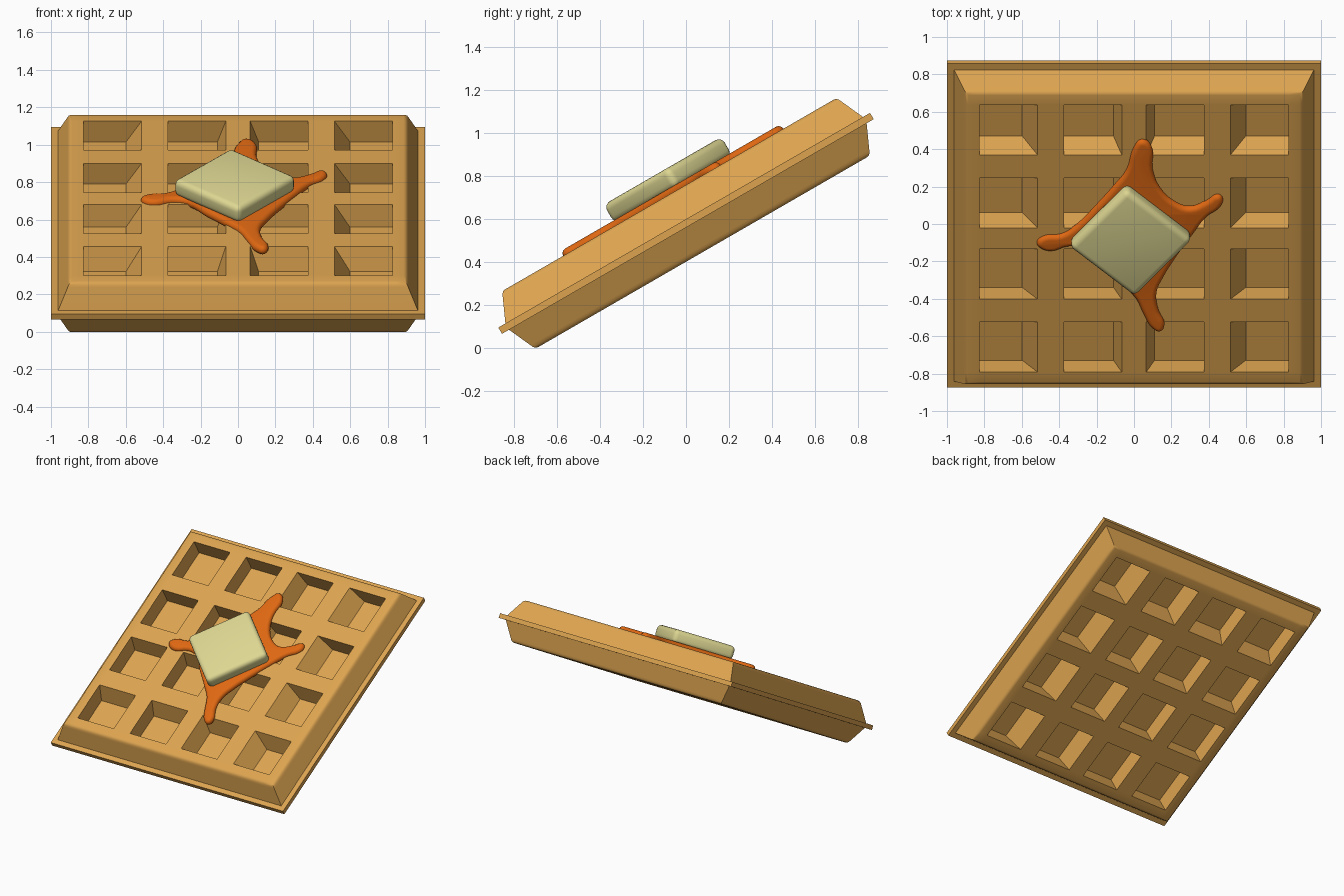
import bpy, bmesh, math
from mathutils import Matrix, Vector

if "Cube" in bpy.data.objects:
    bpy.data.objects.remove(bpy.data.objects["Cube"])

# the whole plate of food leans back by 30 degrees
TILT = Matrix.Translation((0, 0, 0.579)) @ Matrix.Rotation(math.radians(30), 4, 'X')
TOP = 0.155


def material(name, rgb):
    m = bpy.data.materials.new(name)
    m.diffuse_color = (*rgb, 1)
    m.use_nodes = True
    m.node_tree.nodes["Principled BSDF"].inputs["Base Color"].default_value = m.diffuse_color
    return m


def finish(name, bm, mat, angle=40):
    me = bpy.data.meshes.new(name)
    bmesh.ops.recalc_face_normals(bm, faces=bm.faces[:])
    bm.to_mesh(me)
    bm.free()
    ob = bpy.data.objects.new(name, me)
    bpy.context.collection.objects.link(ob)
    me.materials.append(mat)
    ob.matrix_world = TILT
    bpy.ops.object.select_all(action='DESELECT')
    ob.select_set(True)
    bpy.context.view_layer.objects.active = ob
    bpy.ops.object.shade_smooth_by_angle(angle=math.radians(angle))
    return ob


waffle_mat = material("golden waffle", (0.72, 0.37, 0.08))
syrup_mat = material("amber syrup", (0.74, 0.138, 0.006))
butter_mat = material("pale butter", (0.73, 0.68, 0.29))

# waffle: grid top with 4 x 4 pockets
EDGE = 0.885
cuts = [-EDGE, -0.825, -0.515, -0.375, -0.065, 0.065, 0.375, 0.515, 0.825, EDGE]
FLOOR = 0.028


def pocket_floor(lo, hi, outer_draft, inner_draft):
    # only the wall towards the middle of the waffle slopes
    d = outer_draft if max(abs(lo), abs(hi)) > 0.5 else inner_draft
    return (lo, hi - d) if lo + hi < 0 else (lo + d, hi)


bm = bmesh.new()
grid = [[bm.verts.new((x, y, TOP)) for y in cuts] for x in cuts]
n = len(cuts) - 1
for i in range(n):
    for j in range(n):
        ring = [grid[i][j], grid[i + 1][j], grid[i + 1][j + 1], grid[i][j + 1]]
        if i % 2 and j % 2:
            x0, x1 = pocket_floor(cuts[i], cuts[i + 1], 0.083, 0.045)
            y0, y1 = pocket_floor(cuts[j], cuts[j + 1], 0.045, 0.022)
            low = [bm.verts.new((x, y, FLOOR)) for x, y in
                   ((x0, y0), (x1, y0), (x1, y1), (x0, y1))]
            for k in range(4):
                bm.faces.new((ring[k], ring[(k + 1) % 4], low[(k + 1) % 4], low[k]))
            bm.faces.new(low)
        else:
            bm.faces.new(ring)

# rounded shoulder, sloping side and thin seam flange, down to the mid plane
edges = [e for e in bm.edges if e.is_boundary]
size = EDGE
for half, z in ((0.896, 0.152), (0.905, 0.143), (0.911, 0.13),
                (0.962, 0.017), (1.0, 0.017), (1.0, 0.0)):
    ext = bmesh.ops.extrude_edge_only(bm, edges=edges)["geom"]
    edges = [g for g in ext if isinstance(g, bmesh.types.BMEdge)]
    for v in (g for g in ext if isinstance(g, bmesh.types.BMVert)):
        v.co = Vector((v.co.x * half / size, v.co.y * half / size, z))
    size = half

# the underside repeats the top
bmesh.ops.mirror(bm, geom=bm.verts[:] + bm.edges[:] + bm.faces[:],
                 matrix=Matrix.Identity(4), merge_dist=0.0005, axis='Z')
bmesh.ops.remove_doubles(bm, verts=bm.verts[:], dist=0.0005)
finish("waffle", bm, waffle_mat)

# butter pat
bm = bmesh.new()
bmesh.ops.create_cube(bm, size=1)
bmesh.ops.scale(bm, vec=(0.467, 0.467, 0.1), verts=bm.verts[:])
bmesh.ops.bevel(bm, geom=bm.edges[:], offset=0.032, segments=4, profile=0.5, affect='EDGES')
bmesh.ops.transform(bm, verts=bm.verts[:],
                    matrix=Matrix.Translation((-0.018, 0.028, 0.217)) @
                    Matrix.Rotation(math.radians(48.7), 4, 'Z'))
finish("butter_pat", bm, butter_mat)

# syrup puddle: filled outline with a rounded rim (points as seen from above)
outline = [(0.04, 0.45), (0.09, 0.42), (0.10, 0.29), (0.14, 0.19), (0.22, 0.115),
           (0.30, 0.09), (0.39, 0.125), (0.45, 0.157), (0.475, 0.135), (0.46, 0.09),
           (0.39, 0.04), (0.31, -0.06), (0.23, -0.17), (0.16, -0.28), (0.12, -0.37),
           (0.13, -0.46), (0.163, -0.54), (0.14, -0.575), (0.10, -0.56), (0.05, -0.48),
           (0.01, -0.40), (-0.06, -0.33), (-0.17, -0.23), (-0.27, -0.135), (-0.35, -0.12),
           (-0.44, -0.145), (-0.50, -0.13), (-0.52, -0.10), (-0.48, -0.065), (-0.39, -0.055),
           (-0.30, 0.0), (-0.21, 0.09), (-0.11, 0.20), (-0.04, 0.29), (0.0, 0.41)]
R = 0.026
cu = bpy.data.curves.new("syrup_outline", 'CURVE')
cu.dimensions = '2D'
cu.fill_mode = 'BOTH'
cu.bevel_depth = R
cu.bevel_resolution = 4
cu.offset = -R
cu.resolution_u = 4
sp = cu.splines.new('BEZIER')
sp.bezier_points.add(len(outline) - 1)
for p, (x, y) in zip(sp.bezier_points, outline):
    p.co = (x, (y + 0.5 * 0.163) / math.cos(math.radians(30)), 0)
    p.handle_left_type = p.handle_right_type = 'AUTO'
sp.use_cyclic_u = True
tmp = bpy.data.objects.new("syrup_helper", cu)
bpy.context.collection.objects.link(tmp)
bpy.context.view_layer.update()
me = bpy.data.meshes.new_from_object(tmp.evaluated_get(bpy.context.evaluated_depsgraph_get()))
bm = bmesh.new()
bm.from_mesh(me)
bpy.data.objects.remove(tmp)
bpy.data.meshes.remove(me)
bmesh.ops.remove_doubles(bm, verts=bm.verts[:], dist=0.0005)
bmesh.ops.translate(bm, vec=(0, 0, TOP - 0.001), verts=bm.verts[:])
finish("syrup", bm, syrup_mat, 60)
